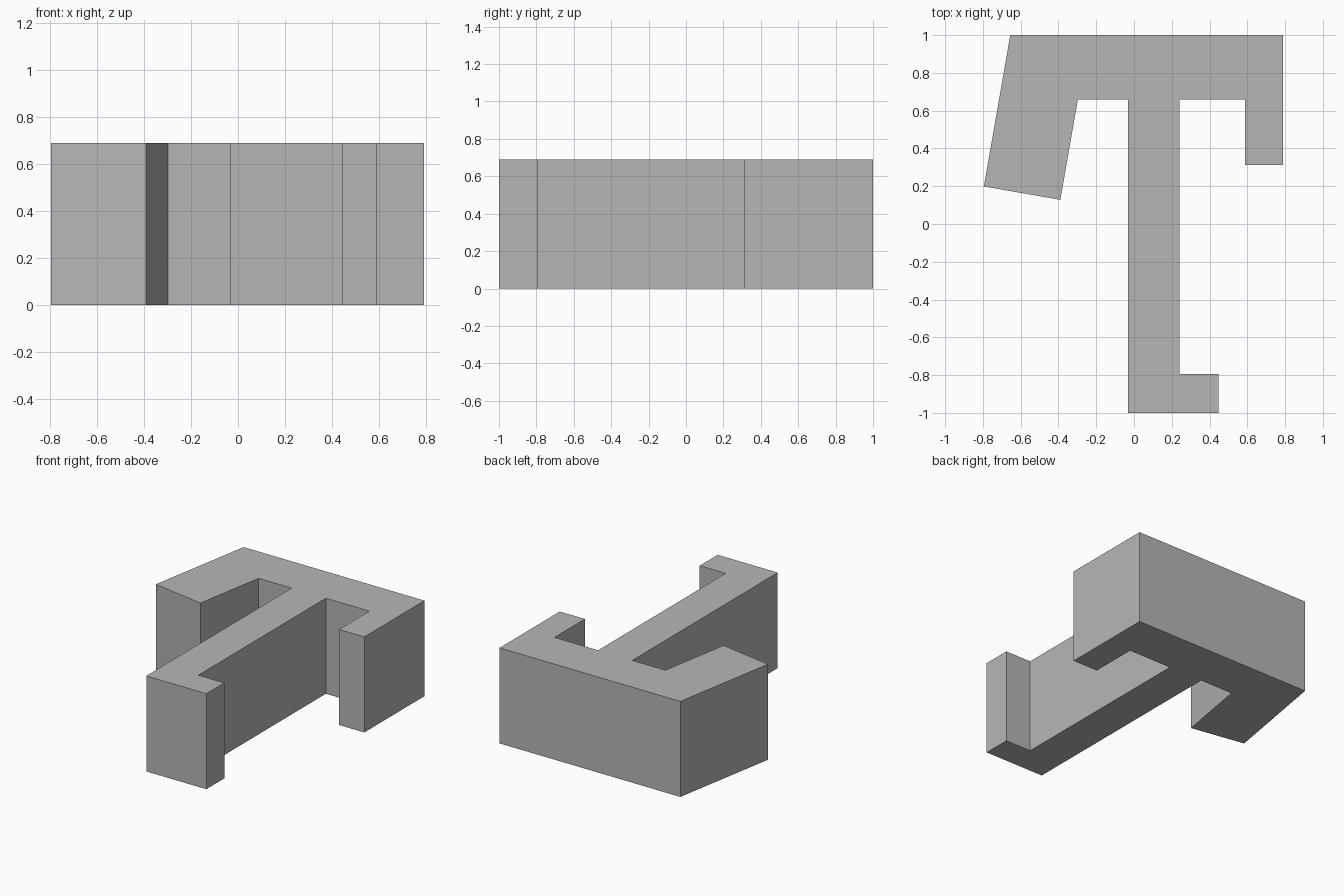
import bpy
import bmesh

HEIGHT = 0.69

cube = bpy.data.objects.get("Cube")
if cube:
    bpy.data.objects.remove(cube, do_unlink=True)

# Plain grey material
grey = bpy.data.materials.new("plain grey")
grey.use_nodes = True
colour = (0.47, 0.47, 0.47, 1)
grey.diffuse_color = colour
shader = next(n for n in grey.node_tree.nodes if n.type == "BSDF_PRINCIPLED")
shader.inputs["Base Color"].default_value = colour


def extrude_profile(name, outline, height, material):
    """Make a flat-sided solid from a plan outline."""
    bm = bmesh.new()
    base = bm.faces.new([bm.verts.new((x, y, 0)) for x, y in outline])
    result = bmesh.ops.extrude_face_region(bm, geom=[base], use_keep_orig=True)
    top = [v for v in result["geom"] if isinstance(v, bmesh.types.BMVert)]
    bmesh.ops.translate(bm, vec=(0, 0, height), verts=top)
    bmesh.ops.recalc_face_normals(bm, faces=bm.faces)
    mesh = bpy.data.meshes.new(name)
    bm.to_mesh(mesh)
    bm.free()
    mesh.materials.append(material)
    obj = bpy.data.objects.new(name, mesh)
    bpy.context.scene.collection.objects.link(obj)
    return obj


# Plan: back bar, short left arm, hooked centre stem, slanted right arm
back_and_left_arm = [(-0.655, 1), (0.79, 1), (0.79, 0.313), (0.588, 0.313), (0.588, 0.66)]
stem_with_foot = [(0.24, 0.66), (0.24, -0.795), (0.447, -0.795),
                  (0.447, -1), (-0.033, -1), (-0.033, 0.66)]
slanted_right_arm = [(-0.297, 0.66), (-0.39, 0.128), (-0.795, 0.199)]

extrude_profile("branched_block", back_and_left_arm + stem_with_foot + slanted_right_arm,
                HEIGHT, grey)
